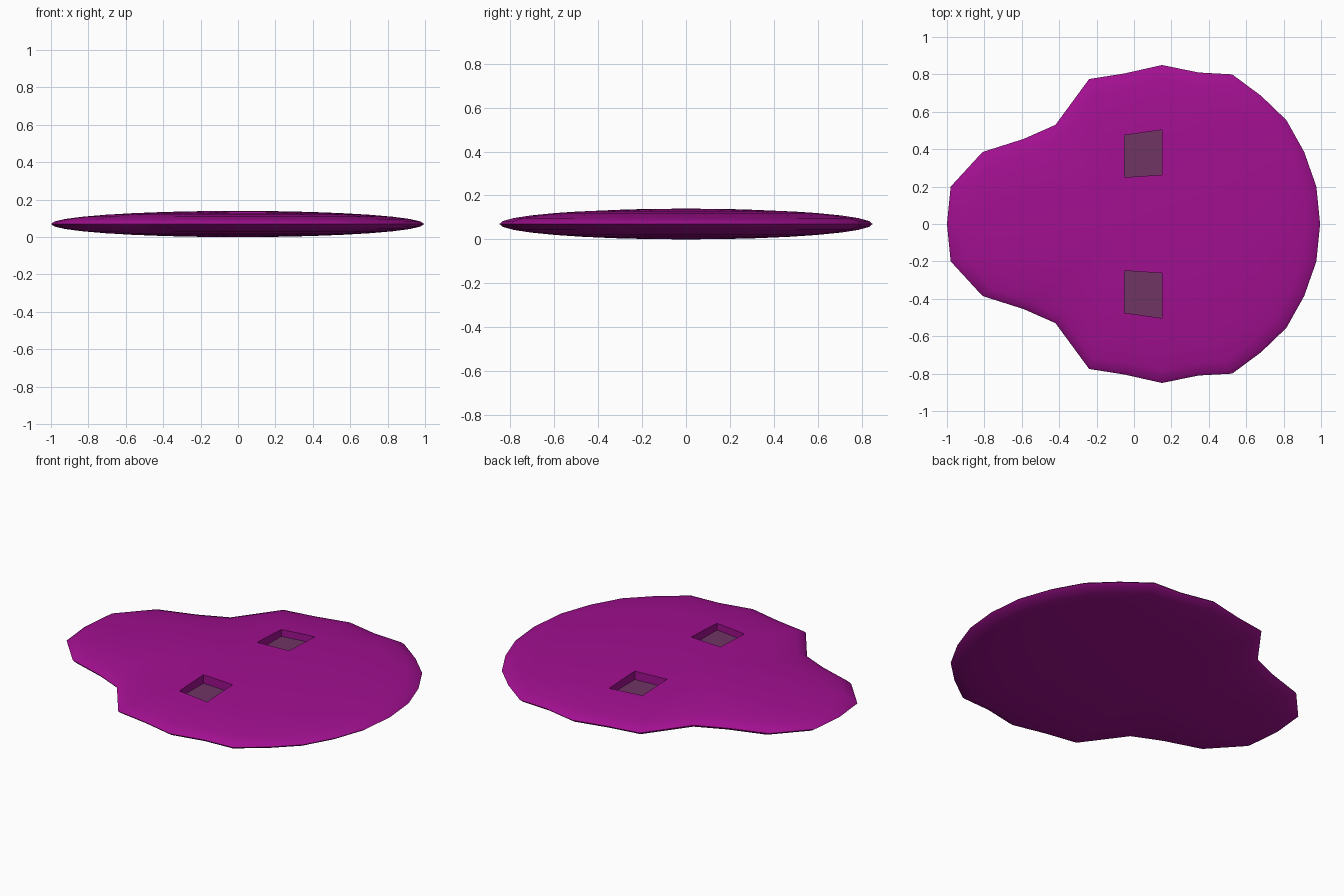
import bpy, bmesh, math

if "Cube" in bpy.data.objects:
    bpy.data.objects.remove(bpy.data.objects["Cube"])

HALF_H = 0.07


def material(name, rgb):
    m = bpy.data.materials.new(name)
    m.diffuse_color = (*rgb, 1)
    m.use_nodes = True
    m.node_tree.nodes["Principled BSDF"].inputs["Base Color"].default_value = m.diffuse_color
    return m


def make_object(name, bm, mat=None):
    bmesh.ops.recalc_face_normals(bm, faces=bm.faces)
    me = bpy.data.meshes.new(name)
    bm.to_mesh(me)
    bm.free()
    ob = bpy.data.objects.new(name, me)
    bpy.context.collection.objects.link(ob)
    if mat:
        me.materials.append(mat)
    return ob


def prism(name, outline, z0, z1, mat=None):
    bm = bmesh.new()
    lo = [bm.verts.new((x, y, z0)) for x, y in outline]
    hi = [bm.verts.new((x, y, z1)) for x, y in outline]
    bm.faces.new(lo)
    bm.faces.new(hi)
    n = len(outline)
    for i in range(n):
        j = (i + 1) % n
        bm.faces.new((lo[i], lo[j], hi[j], hi[i]))
    return make_object(name, bm, mat)


purple = material("purple", (0.36, 0.005, 0.28))
dull = material("dull_purple", (0.16, 0.035, 0.13))

# Half outline of the pad, mirrored across y = 0
half = [(0.995, 0), (0.975, 0.2), (0.91, 0.385), (0.815, 0.555), (0.68, 0.685),
        (0.525, 0.8), (0.345, 0.81), (0.15, 0.85), (-0.05, 0.805), (-0.24, 0.775),
        (-0.42, 0.53), (-0.59, 0.455), (-0.81, 0.385), (-0.98, 0.2), (-1, 0)]
outline = half + [(x, -y) for x, y in half[-2:0:-1]]

# Lens-shaped body: the outline swept through elliptical rings
bm = bmesh.new()
STEPS = 16
rings = []
for k in range(1, STEPS):
    t = math.pi * k / STEPS
    rings.append([bm.verts.new((x * math.sin(t), y * math.sin(t),
                                HALF_H + HALF_H * math.cos(t))) for x, y in outline])
top = bm.verts.new((0, 0, 2 * HALF_H))
bottom = bm.verts.new((0, 0, 0))
n = len(outline)
for i in range(n):
    j = (i + 1) % n
    bm.faces.new((top, rings[0][i], rings[0][j]))
    bm.faces.new((bottom, rings[-1][j], rings[-1][i]))
    for a, b in zip(rings, rings[1:]):
        bm.faces.new((a[i], b[i], b[j], a[j]))
body = make_object("body", bm, purple)

# Two mirrored pockets with dull floors
for side, s in (("back", 1), ("front", -1)):
    quad = [(-0.05, 0.25 * s), (0.15, 0.263 * s), (0.15, 0.503 * s), (-0.05, 0.475 * s)]
    cutter = prism(side + "_pocket_cutter", quad, 0.082, 0.2, purple)
    cutter.hide_render = True
    mod = body.modifiers.new("pocket", 'BOOLEAN')
    mod.operation = 'DIFFERENCE'
    mod.solver = 'EXACT'
    mod.object = cutter
    bpy.context.view_layer.objects.active = body
    bpy.ops.object.modifier_apply(modifier=mod.name)
    bpy.data.objects.remove(cutter)
    prism(side + "_pocket_floor", quad, 0.078, 0.086, dull)

# Smooth body with crisp pocket edges
bpy.ops.object.select_all(action='DESELECT')
body.select_set(True)
bpy.context.view_layer.objects.active = body
bpy.ops.object.shade_smooth_by_angle(angle=math.radians(40))
